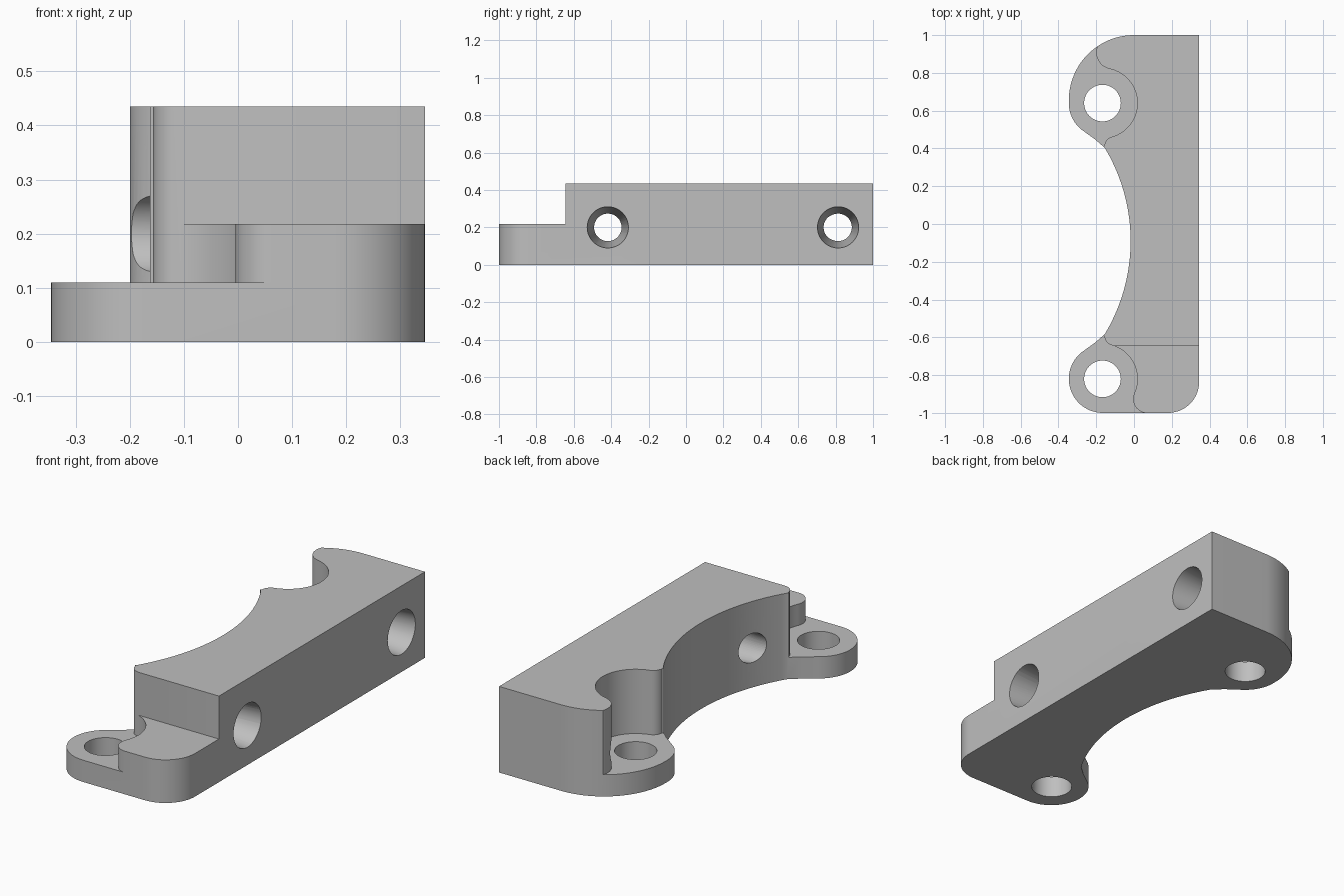
import bpy, bmesh, math

cube = bpy.data.objects.get("Cube")
if cube:
    bpy.data.objects.remove(cube, do_unlink=True)

MID_Y = -0.09            # symmetry line of the two ears
EAR_X, EAR_Y = -0.167, (0.64, -0.82)
TOP, EAR_TOP, STEP_TOP = 0.435, 0.11, 0.218

grey = bpy.data.materials.new("plain_grey")
grey.use_nodes = True
colour = (0.52, 0.52, 0.52, 1)
grey.diffuse_color = colour
grey.node_tree.nodes["Principled BSDF"].inputs["Base Color"].default_value = colour


def arc(cx, cy, r, start, end, n=16):
    angles = [math.radians(start + (end - start) * i / n) for i in range(n + 1)]
    return [(cx + r * math.cos(a), cy + r * math.sin(a)) for a in angles]


def mirror(points):
    return [(x, 2 * MID_Y - y) for x, y in reversed(points)]


def prism(name, outline, z0, z1):
    bm = bmesh.new()
    face = bm.faces.new([bm.verts.new((x, y, z0)) for x, y in outline])
    top = bmesh.ops.extrude_face_region(bm, geom=[face])["geom"]
    bmesh.ops.translate(bm, vec=(0, 0, z1 - z0),
                        verts=[v for v in top if isinstance(v, bmesh.types.BMVert)])
    bmesh.ops.recalc_face_normals(bm, faces=bm.faces)
    mesh = bpy.data.meshes.new(name)
    bm.to_mesh(mesh)
    bm.free()
    obj = bpy.data.objects.new(name, mesh)
    bpy.context.collection.objects.link(obj)
    mesh.materials.append(grey)
    return obj


def cone(name, r1, r2, depth, location, along_x=False):
    bpy.ops.mesh.primitive_cone_add(vertices=64, radius1=r1, radius2=r2, depth=depth,
                                    location=location,
                                    rotation=(0, math.pi / 2 if along_x else 0, 0))
    obj = bpy.context.object
    obj.name = name
    obj.data.materials.append(grey)
    return obj


def lobe(ear_y, angle, r, start, end):
    # Rounded corner that touches the ear recess at the given angle
    a, d = math.radians(angle), 0.185 + r
    return arc(EAR_X + d * math.cos(a), ear_y + d * math.sin(a), r, start, end, 12)


# Main block: footprint with rounded ears and a hollow long side
ear_side = arc(-0.165, 0.64, 0.18, 180, 236) + [(-0.205, 0.447)]
outline = [(0.345, 1.0)] + arc(0, 0.655, 0.345, 90, 180, 28)
outline += ear_side
outline += arc(-0.975, MID_Y, 0.957, 31, -31, 40)
outline += mirror(ear_side)
outline += arc(-0.165, -0.82, 0.18, 180, 270)[1:]
outline += arc(0.18, -0.835, 0.165, 270, 360)
block = prism("mounting_block", outline, 0, TOP)

# Recesses above the two ears
neck = [(-0.25, 0.37)] + lobe(EAR_Y[0], -75, 0.05, 180, 105)
back = neck + arc(EAR_X, EAR_Y[0], 0.185, -75, 78, 32)[1:]
back += lobe(EAR_Y[0], 78, 0.09, 258, 145)[1:] + [(-0.3, 1.1), (-0.5, 1.1), (-0.5, 0.42)]
front = mirror(neck)[::-1] + arc(EAR_X, EAR_Y[1], 0.185, 75, -24, 24)[1:]
front += lobe(EAR_Y[1], -24, 0.075, 156, 270)[1:]
front += [(0.07, -1.1), (-0.5, -1.1), (-0.5, -0.6)]
cutters = [prism("back_ear_recess", back, EAR_TOP, 0.6),
           prism("front_ear_recess", front, EAR_TOP, 0.6)]

# Lowered step at the front end
step = [(-0.6, -1.2), (0.6, -1.2), (0.6, -0.645), (-0.6, -0.645)]
cutters.append(prism("front_step", step, STEP_TOP, 0.7))

# Upright holes through the ears
for y in EAR_Y:
    cutters.append(cone("ear_hole", 0.097, 0.097, 0.6, (EAR_X, y, 0.1)))

# Tapered cross holes
for y in (-0.418, 0.813):
    cutters.append(cone("cross_hole", 0.0735, 0.0735, 0.7, (-0.25, y, 0.2), True))
    cutters.append(cone("cross_hole_taper", 0.073, 0.112, 0.42, (0.155, y, 0.2), True))

# Cut every recess and hole, then drop the helpers
bpy.context.view_layer.objects.active = block
for cutter in cutters:
    cutter.hide_render = True
    cut = block.modifiers.new(cutter.name, "BOOLEAN")
    cut.operation, cut.solver, cut.object = "DIFFERENCE", "EXACT", cutter
    bpy.ops.object.modifier_apply(modifier=cut.name)
    bpy.data.objects.remove(cutter, do_unlink=True)

bpy.ops.object.select_all(action="DESELECT")
block.select_set(True)
bpy.context.view_layer.objects.active = block
bpy.ops.object.shade_smooth_by_angle(angle=math.radians(30))
